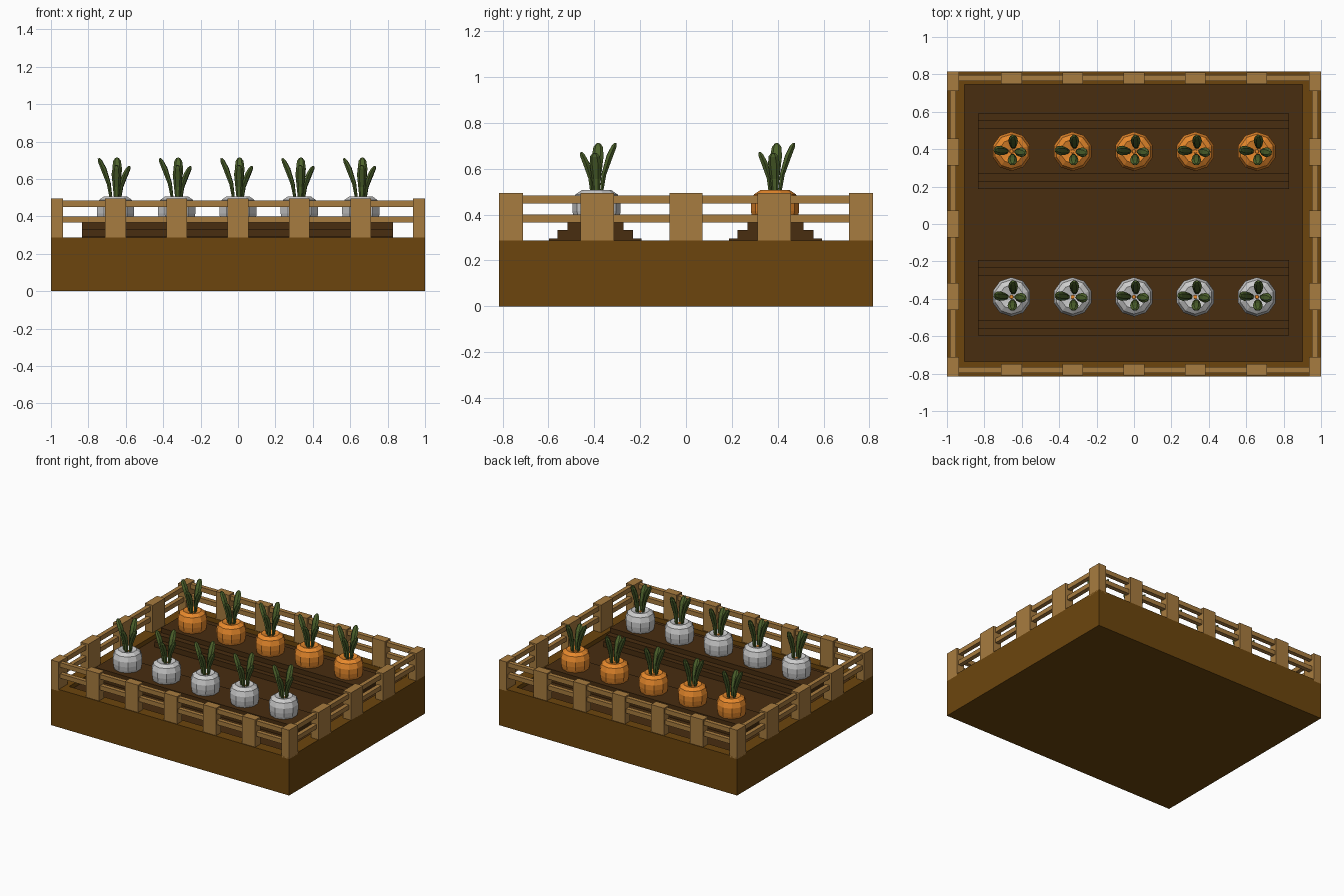
import bpy, math
from mathutils import Vector

if "Cube" in bpy.data.objects:
    bpy.data.objects.remove(bpy.data.objects["Cube"])


def material(name, rgb):
    m = bpy.data.materials.new(name)
    m.diffuse_color = (*rgb, 1)
    m.use_nodes = True
    m.node_tree.nodes["Principled BSDF"].inputs["Base Color"].default_value = m.diffuse_color
    return m


EARTH = material("earth", (0.15, 0.06, 0.004))
SOIL = material("soil", (0.065, 0.026, 0.005))
WOOD = material("wood", (0.39, 0.20, 0.05))
ORANGE = material("orange", (0.80, 0.25, 0.025))
GREEN = material("green", (0.075, 0.125, 0.025))


def mesh_object(name, verts, faces, mat=None):
    me = bpy.data.meshes.new(name)
    me.from_pydata(verts, [], faces)
    if mat:
        me.materials.append(mat)
    ob = bpy.data.objects.new(name, me)
    bpy.context.collection.objects.link(ob)
    return ob


def loft(name, rings, mat=None):
    """Skin closed rings of equal size and cap both ends."""
    n = len(rings[0])
    verts = [v for r in rings for v in r]
    faces = [(k * n + i, k * n + (i + 1) % n, (k + 1) * n + (i + 1) % n, (k + 1) * n + i)
             for k in range(len(rings) - 1) for i in range(n)]
    faces += [tuple(reversed(range(n))), tuple(range(len(verts) - n, len(verts)))]
    return mesh_object(name, verts, faces, mat)


def rect(x0, x1, y0, y1, z):
    return [(x0, y0, z), (x1, y0, z), (x1, y1, z), (x0, y1, z)]


def box(name, x0, x1, y0, y1, z0, z1, mat):
    return loft(name, [rect(x0, x1, y0, y1, z0), rect(x0, x1, y0, y1, z1)], mat)


# Planter bed: solid block with a shallow recess, soil on the recess floor
bed = loft("bed", [rect(-1, 1, -.815, .815, 0), rect(-1, 1, -.815, .815, .288),
                   rect(-.905, .9, -.735, .745, .288), rect(-.905, .9, -.735, .745, .255)], EARTH)
bed.data.materials.append(SOIL)
bed.data.polygons[-1].material_index = 1

# Stepped soil ridges
half = [(.202, .25), (.202, .295), (.165, .295), (.165, .332), (.122, .332), (.122, .368)]
profile = half + [(-y, z) for y, z in reversed(half)]
for cy in (-.395, .39):
    loft("soil_ridge", [[(x, cy + y, z) for y, z in profile] for x in (-.835, .83)], SOIL)

# Fence posts and rails on the front/back, then on the two sides
COLS = (-.655, -.328, 0, .328, .657)
for s in (-1, 1):
    y0, y1 = sorted((s * .81, s * .748))
    for cx in COLS:
        box("post", cx - .055, cx + .055, y0, y1, .275, .495, WOOD)
    x0, x1 = sorted((s * 1.0, s * .935))
    for cy in (-.388, 0, .385):
        box("post", x0, x1, cy - .073, cy + .073, .285, .495, WOOD)
    for t in (-1, 1):
        c0, c1 = sorted((t * .815, t * .71))
        box("corner_post", x0, x1, c0, c1, .275, .495, WOOD)
    for z0, z1 in ((.366, .4), (.449, .484)):
        y0, y1 = sorted((s * .797, s * .765))
        box("rail", -.96, .96, y0, y1, z0, z1, WOOD)
        x0, x1 = sorted((s * .984, s * .952))
        box("rail", x0, x1, -.77, .77, z0, z1, WOOD)


# Root crop: ten-sided bulb with a dimpled crown
def ring(cx, cy, r, z, n=10):
    return [(cx + r * math.cos(math.tau * (i + .5) / n),
             cy + r * math.sin(math.tau * (i + .5) / n), z) for i in range(n)]


BULB = [(.09, .35), (.1, .385), (.105, .415), (.105, .452), (.092, .488), (.064, .507), (.012, .492)]


# Leaf: flattened six-sided blade swept from the crown to its tip
def leaf(base, tip, width):
    base, tip = Vector(base), Vector(tip)
    axis = (tip - base).normalized()
    out = Vector((tip.x - base.x, tip.y - base.y, 0)).normalized()
    side = axis.cross(out).normalized()
    thick = axis.cross(side).normalized()
    rings = []
    for t, w in ((0, .45), (.4, .75), (.75, 1), (.93, .8), (1, .35)):
        c = base.lerp(tip, t) - out * .014 * math.sin(math.pi * t)
        rings.append([tuple(c + side * math.cos(a) * w * width + thick * math.sin(a) * w * width * .6)
                      for a in (math.tau * i / 6 for i in range(6))])
    return loft("leaf", rings, GREEN)


LEAVES = [((-.022, 0), (-.09, .008, .71)), ((.01, .02), (.008, .083, .712)),
          ((.022, 0), (.075, -.008, .668)), ((.005, -.02), (.005, -.068, .672))]
for cy, mat in ((-.39, None), (.388, ORANGE)):
    for cx in COLS:
        loft("root", [ring(cx, cy, r, z) for r, z in BULB], mat)
        loft("crown_centre", [ring(cx, cy, .014, .485, 6), ring(cx, cy, .01, .497, 6)], ORANGE)
        for (bx, by), (tx, ty, tz) in LEAVES:
            leaf((cx + bx, cy + by, .485), (cx + tx, cy + ty, tz), .026)

# Consistent outward normals
import bmesh
for ob in bpy.data.objects:
    bm = bmesh.new()
    bm.from_mesh(ob.data)
    bmesh.ops.recalc_face_normals(bm, faces=bm.faces)
    bm.to_mesh(ob.data)
    bm.free()
